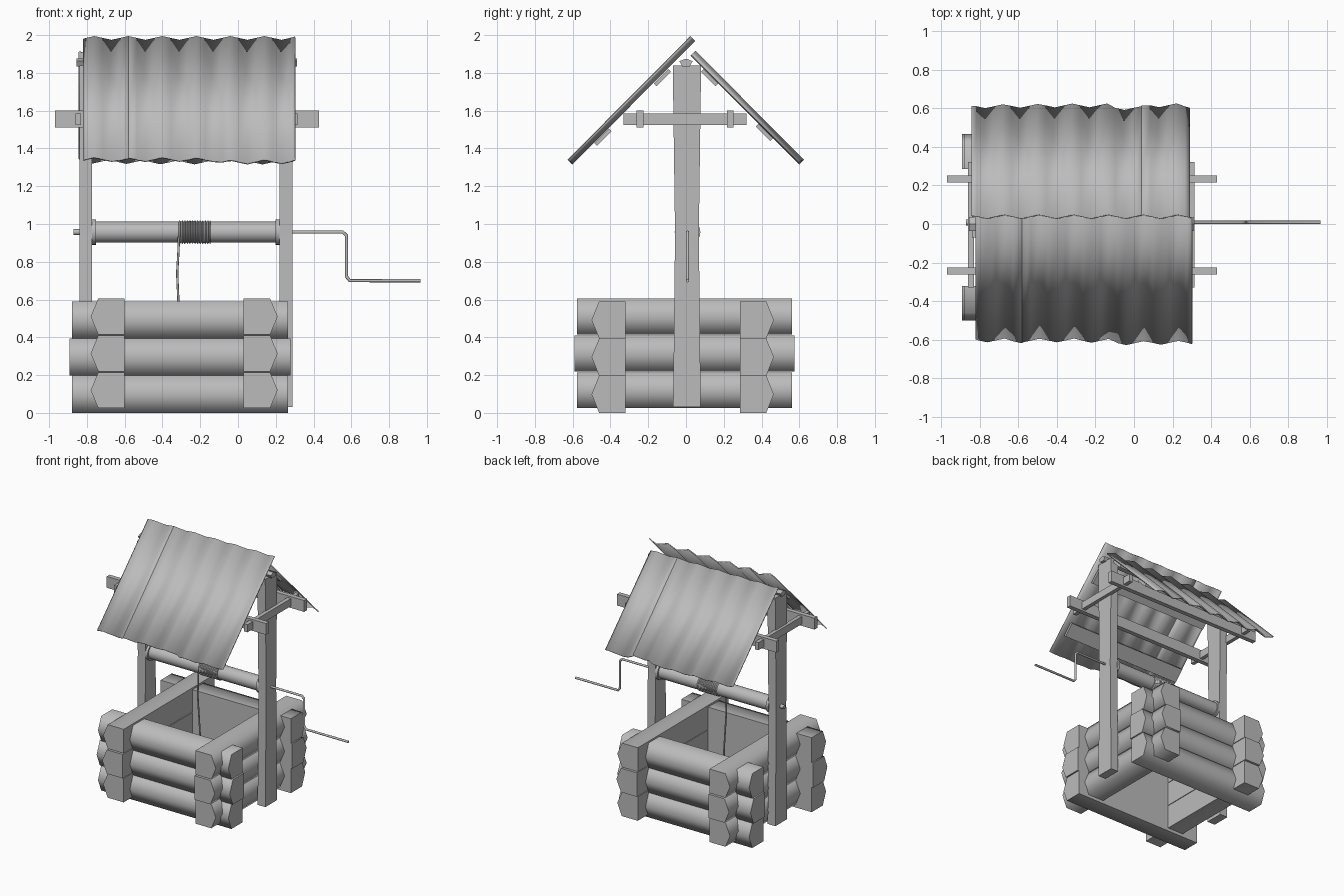
import bpy, bmesh, math, random
from mathutils import Vector

random.seed(4)
if "Cube" in bpy.data.objects:
    bpy.data.objects.remove(bpy.data.objects["Cube"])

GREY = (0.5, 0.5, 0.5, 1)
mat = bpy.data.materials.new("weathered grey")
mat.use_nodes = True
mat.diffuse_color = GREY
mat.node_tree.nodes["Principled BSDF"].inputs["Base Color"].default_value = GREY


def make(name, verts, faces, smooth=None, solid=True):
    mesh = bpy.data.meshes.new(name)
    mesh.from_pydata(verts, [], faces)
    if solid:
        bm = bmesh.new()
        bm.from_mesh(mesh)
        bmesh.ops.recalc_face_normals(bm, faces=bm.faces)
        bm.to_mesh(mesh)
        bm.free()
    mesh.materials.append(mat)
    ob = bpy.data.objects.new(name, mesh)
    bpy.context.collection.objects.link(ob)
    if smooth:
        bpy.ops.object.select_all(action='DESELECT')
        ob.select_set(True)
        bpy.context.view_layer.objects.active = ob
        bpy.ops.object.shade_smooth_by_angle(angle=math.radians(smooth))
    return ob


def loft(name, rings, smooth=None):
    """Skin a row of equal closed rings and cap both ends."""
    n = len(rings[0])
    verts = [p for r in rings for p in r]
    faces = [(k * n + i, k * n + (i + 1) % n, (k + 1) * n + (i + 1) % n, (k + 1) * n + i)
             for k in range(len(rings) - 1) for i in range(n)]
    faces += [tuple(range(n)), tuple(range(len(verts) - n, len(verts)))]
    return make(name, verts, faces, smooth)


def box(name, x, y, z):
    return loft(name, [[(x[0], y[0], h), (x[1], y[0], h), (x[1], y[1], h), (x[0], y[1], h)] for h in z])


def lathe(name, profile, y, z, sides=20):
    """Turned part along x; profile is (x, radius)."""
    angles = [2 * math.pi * i / sides for i in range(sides)]
    return loft(name, [[(x, y + r * math.cos(a), z + r * math.sin(a)) for a in angles]
                       for x, r in profile], 40)


def tube(name, points, radius):
    cu = bpy.data.curves.new(name, 'CURVE')
    cu.dimensions = '3D'
    cu.bevel_depth = radius
    cu.bevel_resolution = 2
    cu.use_fill_caps = True
    sp = cu.splines.new('POLY')
    sp.points.add(len(points) - 1)
    for p, co in zip(sp.points, points):
        p.co = (*co, 1)
    cu.materials.append(mat)
    ob = bpy.data.objects.new(name, cu)
    bpy.context.collection.objects.link(ob)


# Half-round log: flat inner side, pointed outer side
def log(name, along, inner, out, ends, z0, z1):
    section = [(0, z0), (.14, z0), (.18, (z0 + z1) / 2), (.14, z1), (0, z1)]
    rings = []
    for e in ends:
        ring = [(inner + out * d, z) for d, z in section]
        rings.append([(e, d, z) if along == 'x' else (d, e, z) for d, z in ring])
    loft(name, rings, 75)


# Crib of stacked logs
for k, grow in enumerate((0, .012, 0)):
    z = .197 * k
    x_ends = (-.88 - grow, .265 + grow)
    y_ends = (-.578 - grow, .562 + grow)
    log(f"front_log_{k}", 'x', -.32, -1, x_ends, z, z + .197)
    log(f"back_log_{k}", 'x', .285, 1, x_ends, z, z + .197)
    zy = .025 + .195 * k
    log(f"right_log_{k}", 'y', -.60, -1, y_ends, zy, zy + .19)
    log(f"left_log_{k}", 'y', .03, 1, y_ends, zy, zy + .19)

# Posts, slightly waisted, with collar ties
for side, x0 in (("right", -.84), ("left", .22)):
    rings = []
    for z, w in ((.03, .073), (.95, .063), (1.84, .075)):
        rings.append([(x0, .005 - w, z), (x0 + .068, .005 - w, z),
                      (x0 + .068, .005 + w, z), (x0, .005 + w, z)])
    loft(side + "_post", rings)
for side, x in (("right", (-.86, -.83)), ("left", (.282, .314))):
    box(side + "_collar_tie", x, (-.33, .32), (1.525, 1.585))

# Purlins and ridge beam
for side, y in (("front", (-.262, -.226)), ("back", (.216, .252))):
    box(side + "_purlin", (-.97, .43), y, (1.51, 1.6))
loft("ridge_beam", [[(x, -.035, 1.862), (x, -.02, 1.835), (x, .02, 1.835), (x, .035, 1.862), (x, 0, 1.875)]
                    for x in (-.855, .312)])

# Corrugated roof sheets
PITCH = .18


def sheet(name, x0, x1, peak, eave, ridge, sign):
    normal = Vector((0, sign, 1)).normalized()
    step = PITCH / 4
    first = math.ceil((x0 - peak) / step + .01)
    last = math.floor((x1 - peak) / step - .01)
    xs = [x0] + [peak + i * step for i in range(first, last + 1)] + [x1]
    cuts = [random.uniform(-.012, .012) for _ in range(10)]
    verts = []
    for x in xs:
        lift = .014 * (1 + math.cos(2 * math.pi * (x - peak) / PITCH))
        cut = cuts[int((x + 1) / PITCH) % 10]
        down = Vector((0, sign, -1)).normalized() * cut
        for (y, z), extra in ((eave, down), (ridge, Vector())):
            verts.append(Vector((x, y, z)) + normal * lift + extra)
    faces = [(2 * i, 2 * i + 2, 2 * i + 3, 2 * i + 1) for i in range(len(xs) - 1)]
    if sign > 0:
        faces = [f[::-1] for f in faces]
    ob = make(name, verts, faces, 45, False)
    mod = ob.modifiers.new("thickness", 'SOLIDIFY')
    mod.thickness = .008
    mod.offset = -1


front = (-.58, (-.6, 1.328), (.043, 1.975), -1)
sheet("front_roof_sheet_a", -.82, -.58, *front)
sheet("front_roof_sheet_b", -.58, .3, *front)
back = (.04, (.598, 1.328), (.03, 1.897), 1)
sheet("back_roof_sheet_a", -.84, .04, *back)
sheet("back_roof_sheet_b", .04, .29, *back)

# Battens under the sheets
for name, sign, y, z in (("front_upper", -1, -.125, 1.775), ("front_lower", -1, -.44, 1.46),
                         ("back_upper", 1, .125, 1.775), ("back_lower", 1, .415, 1.485)):
    u = Vector((0, sign, -1)).normalized() * .055
    n = Vector((0, sign, 1)).normalized() * .01
    c = Vector((0, y, z))
    loft(name + "_batten", [[c + a * u + b * n + Vector((x, 0, 0))
                             for a, b in ((-1, -1), (1, -1), (1, 1), (-1, 1))] for x in (-.8, .27)])

# Windlass roller with end flanges
AXIS = (.008, .957)
lathe("roller", [(-.77, .056), (.22, .056)], *AXIS)
for side, x in (("right", -.775), ("left", .198)):
    lathe(side + "_flange", [(x, .068), (x + .022, .068)], *AXIS)
lathe("axle_end", [(-.87, .016), (-.83, .016)], *AXIS, 10)

# Wound rope and hanging rope
coils = []
for i in range(13):
    x = -.315 + i * .0135
    coils += [(x, .055), (x + .0067, .063)]
lathe("rope_coils", coils, *AXIS)
tube("hanging_rope", [(-.313, -.05, .93), (-.315, -.05, .86), (-.322, -.045, .74),
                      (-.316, -.04, .6), (-.306, -.04, .45), (-.306, -.04, .35)], .006)

# Crank handle
y, z = AXIS
tube("crank", [(-.84, y, z), (.555, y, z), (.574, y, z - .018), (.574, y, .722),
               (.592, y, .7), (.965, y, .7)], .009)
